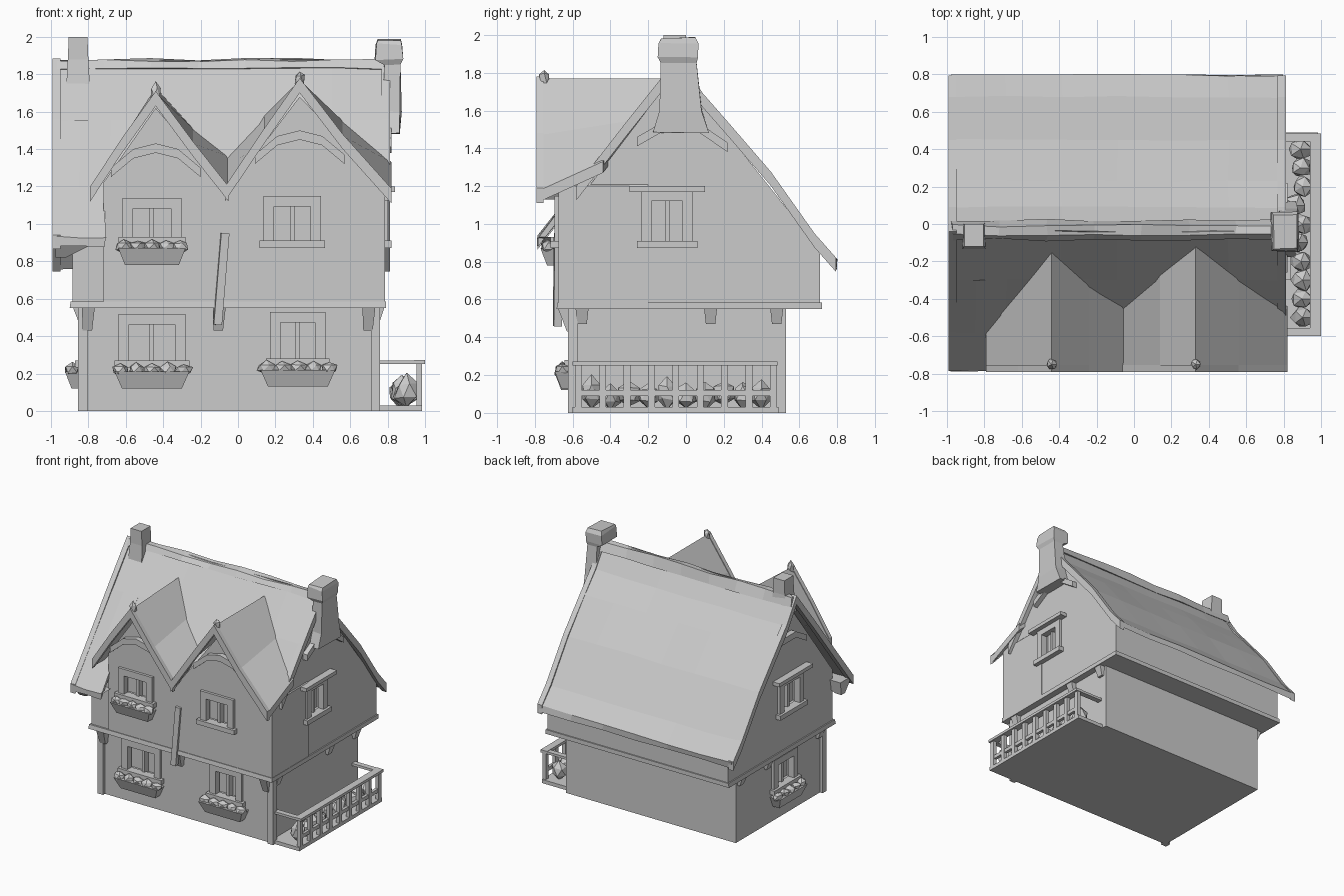
import bpy, bmesh, random
from math import pi
from mathutils import Matrix, Vector

if "Cube" in bpy.data.objects:
    bpy.data.objects.remove(bpy.data.objects["Cube"])

random.seed(4)
I = Matrix.Identity(4)


def finish(name, bm, mat=I):
    bmesh.ops.recalc_face_normals(bm, faces=bm.faces)
    me = bpy.data.meshes.new(name)
    bm.transform(mat)
    bm.to_mesh(me)
    bm.free()
    ob = bpy.data.objects.new(name, me)
    bpy.context.collection.objects.link(ob)
    return ob


def rings(name, loops, mat=I, jitter=0):
    """Skin a stack of equal loops and cap both ends."""
    bm = bmesh.new()
    rows = [[bm.verts.new(Vector(p) + Vector([random.uniform(-jitter, jitter) for _ in range(3)]))
             for p in loop] for loop in loops]
    n = len(rows[0])
    for a, b in zip(rows, rows[1:]):
        for i in range(n):
            bm.faces.new((a[i], a[(i + 1) % n], b[(i + 1) % n], b[i]))
    bm.faces.new(rows[0])
    bm.faces.new(rows[-1])
    return finish(name, bm, mat)


def loft(name, levels, mat=I, jitter=0):
    """Levels are (z, x0, x1, y0, y1)."""
    return rings(name, [[(a, c, z), (b, c, z), (b, d, z), (a, d, z)] for z, a, b, c, d in levels], mat, jitter)


def box(name, x0, x1, y0, y1, z0, z1, mat=I):
    return loft(name, [(z0, x0, x1, y0, y1), (z1, x0, x1, y0, y1)], mat)


def along_x(name, prof, x0, x1, segs=1, jitter=0):
    return rings(name, [[(x0 + (x1 - x0) * i / segs, y, z) for y, z in prof] for i in range(segs + 1)], jitter=jitter)


def along_y(name, prof, y0, y1):
    return rings(name, [[(x, y, z) for x, z in prof] for y in (y0, y1)])


def thick(line, t):
    """Close an open roof line by dropping a copy of it by t."""
    return line + [(a, z - t) for a, z in reversed(line)]


def beam(name, p, q, w):
    p, q = Vector(p), Vector(q)
    rot = (q - p).to_track_quat('Z', 'Y').to_matrix().to_4x4()
    return box(name, -w, w, -w, w, 0, (q - p).length, Matrix.Translation(p) @ rot)


def lump(name, c, size, mat=I):
    bm = bmesh.new()
    bmesh.ops.create_icosphere(bm, subdivisions=1, radius=1)
    for v in bm.verts:
        v.co = Vector([c[i] + v.co[i] * size[i] * random.uniform(.7, 1.1) for i in range(3)])
    return finish(name, bm, mat)


# ---- walls: ground floor, jettied upper floor, twin front gables ----
ground = box("ground_floor", -.83, .735, -.6, .53, 0, .58)
upper = along_x("upper_floor", [(-.665, .56), (.71, .56), (.71, .86), (.2, 1.5),
                                (-.04, 1.82), (-.665, 1.0)], -.885, .78)
gables = along_y("front_gable_wall", [(-.72, .565), (-.72, 1.22), (-.44, 1.62), (-.06, 1.17),
                                      (.33, 1.68), (.787, 1.2), (.787, .565)], -.675, -.2)
loft("jetty_beam", [(.55, -.9, .79, -.685, .72), (.585, -.895, .79, -.68, .72)])

# ---- main roof ----
back = [(-.04, 1.875), (.09, 1.68), (.23, 1.52), (.45, 1.265), (.68, .94), (.795, .81)]
front = [(-.785, .93), (-.58, 1.19), (-.3, 1.55), (-.04, 1.875)]
along_x("roof_back", thick(back, .05), -.98, .8, 6, .006)
along_x("roof_front", thick(front[1:], .05), -.98, .8, 6, .006)
along_x("roof_front_left_eave", thick(front[:3], .05), -.98, -.71, 2, .005)
along_x("ridge_cap", [(-.085, 1.83), (-.06, 1.875), (-.01, 1.88), (.02, 1.8)], -.97, .8, 7, .008)
for name, x, line in (("left", -.97, front), ("right", .79, front[1:])):
    along_x("verge_board_back_" + name, thick([(y, z + .01) for y, z in back], .075), x - .022, x + .022)
    along_x("verge_board_front_" + name, thick([(y, z + .01) for y, z in line], .075), x - .022, x + .022)
loft("left_eave_end", [(.82, -.975, -.92, -.7, -.65), (.93, -.98, -.7, -.78, -.63)])


# ---- front gable roofs, running back and lifting into the main slope ----
def roof_y(z):
    return -.04 - (1.88 - z) / 1.28 + .03


for side, line, lift in (
        ("left", [(-.79, 1.19), (-.62, 1.45), (-.44, 1.7), (-.24, 1.43), (-.05, 1.19)], [0, 0, .03, .08, .17]),
        ("right", [(-.07, 1.19), (.14, 1.5), (.33, 1.77), (.56, 1.47), (.82, 1.18)], [.17, .08, 0, .08, .15])):
    prof = thick(line, .06)
    tops = [z + d for (x, z), d in zip(line, lift)]
    rear = [(x, roof_y(t), t) for (x, z), t in zip(line, tops)]
    rings("gable_roof_" + side, [[(x, -.77, z) for x, z in prof],
                                 rear + [(x, y, z - .06) for x, y, z in reversed(rear)]])
    along_y("gable_board_" + side, thick([(x, z + .01) for x, z in line], .08), -.79, -.755)
    cx, top = line[2]
    lump("gable_finial_" + side, (cx, -.75, top), (.03, .035, .06))
    # arched collar brace under the peak
    arch = [(cx - .24, top - .40), (cx - .12, top - .3), (cx, top - .27), (cx + .12, top - .3), (cx + .24, top - .40)]
    along_y("gable_arch_" + side, thick(arch, .05), -.715, -.66)

# ---- side gable collars ----
for side, x in (("left", -.9), ("right", .79)):
    along_x("side_collar_" + side, thick([(-.26, 1.46), (-.12, 1.54), (.06, 1.54), (.22, 1.43)], .05), x - .03, x + .03)

# ---- chimneys ----
loft("chimney_left", [(1.7, -.92, -.79, -.14, .02), (1.88, -.91, -.8, -.12, .0), (2, -.905, -.805, -.12, .0)])
loft("chimney_right", [(1.48, .72, .86, -.18, .12), (1.6, .77, .87, -.14, .08), (1.85, .78, .865, -.13, .05),
                       (1.88, .73, .88, -.145, .06), (1.96, .735, .88, -.14, .06), (1.985, .75, .87, -.13, .05)], jitter=.006)

# ---- windows: recess, frame, glazing bars, optional flower box ----
FRONT, RIGHT, LEFT = 0, pi / 2, -pi / 2


def window(name, turn, u, z0, z1, w, wall, cuts, planter=0, hood=False):
    m = Matrix.Rotation(turn, 4, 'Z')
    h = w / 2
    cutter = box(name + "_cutter", u - h, u + h, -wall - .1, -wall + .06, z0, z1, m)
    cutter.hide_render = True
    cutter.hide_set(True)
    for ob in cuts:
        mod = ob.modifiers.new("opening", 'BOOLEAN')
        mod.object = cutter
        mod.solver = 'EXACT'
    f, o = .028, -wall - .022
    for s in (-1, 1):
        c = u + s * h
        box(name + "_jamb", c - f, c + f, o, -wall + .03, z0 - f, z1 + f, m)
    box(name + "_lintel", u - h, u + h, o, -wall + .03, z1 - f, z1 + f, m)
    box(name + "_sill", u - h - .05, u + h + .05, o - .02, -wall + .03, z0 - f, z0 + .01, m)
    box(name + "_mullion", u - .012, u + .012, -wall + .01, -wall + .061, z0, z1, m)
    if hood:
        box(name + "_hood", u - h - .09, u + h + .09, -wall - .06, -wall + .02, z1 + .02, z1 + .05, m)
    if planter:
        p = planter / 2
        b = z0 - .14
        loft(name + "_planter", [(b, u - p * .8, u + p * .8, -wall - .06, -wall + .01),
                                 (b + .09, u - p, u + p, -wall - .095, -wall + .01)], m)
        for i in range(5):
            lump(name + "_flowers", (u + p * (i - 2) * .42, -wall - .055, b + .1), (.055, .045, .04), m)


window("lower_left_window", FRONT, -.46, .26, .49, .3, .6, [ground], .4)
window("lower_right_window", FRONT, .32, .27, .5, .24, .6, [ground], .4)
window("upper_left_window", FRONT, -.46, .92, 1.11, .26, .675, [upper, gables], .36)
window("upper_right_window", FRONT, .29, .9, 1.12, .25, .675, [upper, gables])
window("right_side_window", RIGHT, -.1, .9, 1.15, .22, .78, [upper], 0, True)
window("left_side_window", LEFT, .1, .9, 1.15, .26, .885, [upper], 0, True)
window("left_lower_window", LEFT, .1, .26, .48, .26, .83, [ground], .36)

# ---- corner posts and jetty brackets ----
for x in (-.83, .735):
    box("corner_post", x - .025, x + .025, -.625, -.575, 0, .56)
for x in (-.8, -.1, .7):
    loft("front_bracket", [(.43, x - .03, x + .02, -.63, -.59), (.56, x - .035, x + .035, -.68, -.59)])
for y in (-.55, .13, .48):
    loft("right_bracket", [(.47, .72, .755, y - .025, y + .025), (.56, .72, .785, y - .035, y + .035)])
    loft("left_bracket", [(.47, -.85, -.82, y - .025, y + .025), (.56, -.885, -.82, y - .035, y + .035)])
beam("wall_strut", (-.11, -.68, .46), (-.07, -.675, .95), .022)

# ---- side garden with low fence ----
box("garden_base", .73, .985, -.6, .49, 0, .03)
box("fence_side_rail", .94, 1.0, -.6, .485, .25, .272)
box("fence_side_low_rail", .955, .98, -.58, .47, .09, .12)
for end, y in (("front", -.575), ("back", .465)):
    box("fence_rail_" + end, .74, .95, y - .025, y + .02, .25, .27)
for i in range(9):
    y = -.57 + i * .129
    loft("fence_post", [(.02, .955, .985, y - .018, y + .018), (.26, .955, .985, y - .018, y + .018)])
for i in range(10):
    y = -.5 + i * .1
    h = random.uniform(.07, .1)
    lump("garden_shrub", (.885 + random.uniform(-.02, .02), y, .01 + h * 1.1), (.07, .065, h))
